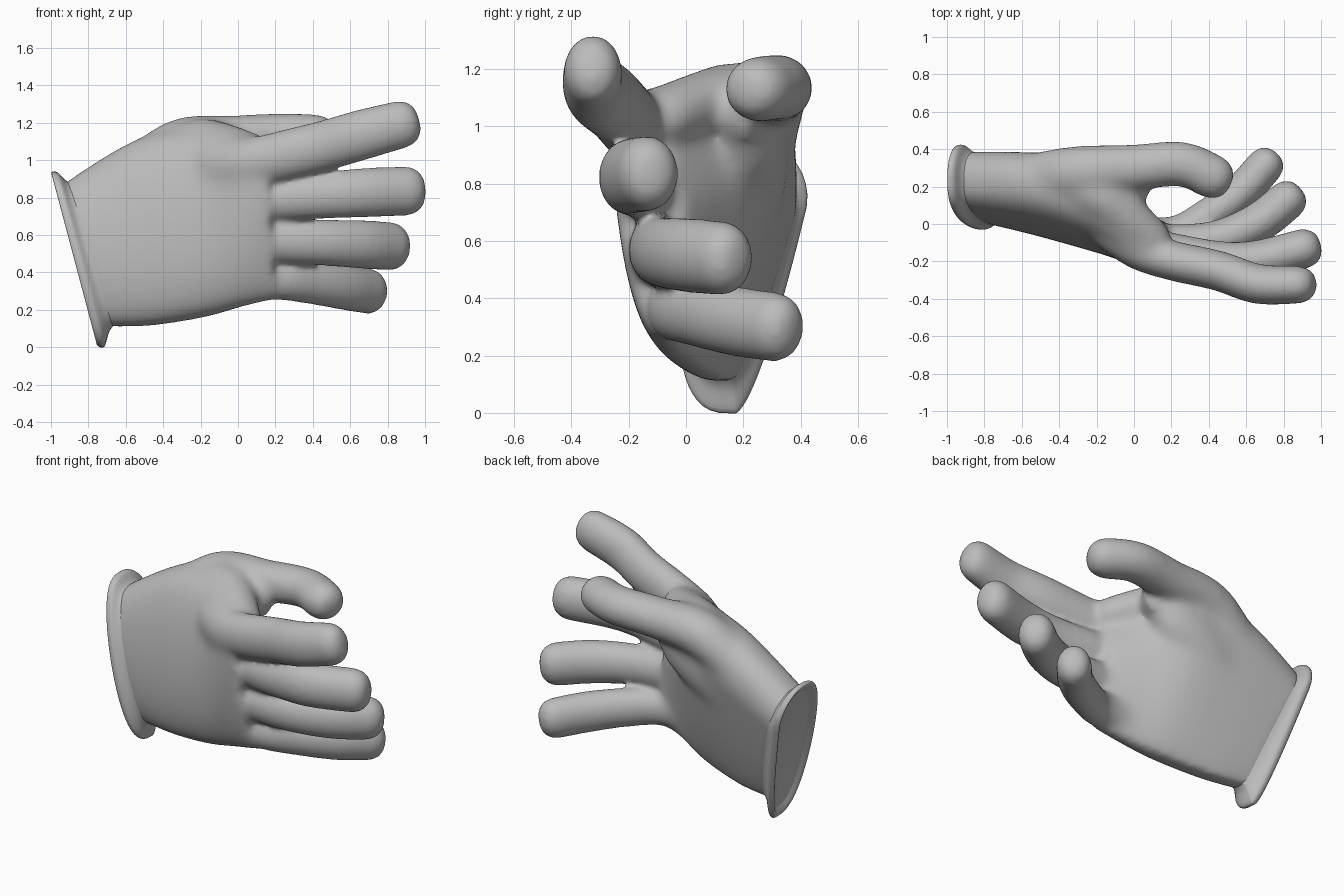
import bpy, bmesh, math
from mathutils import Vector

if "Cube" in bpy.data.objects:
    bpy.data.objects.remove(bpy.data.objects["Cube"])

grey = bpy.data.materials.new("plain_grey")
grey.diffuse_color = (0.5, 0.5, 0.5, 1)
grey.use_nodes = True
grey.node_tree.nodes["Principled BSDF"].inputs["Base Color"].default_value = grey.diffuse_color


def spline(keys, steps):
    """Catmull-Rom through tuples of any length."""
    out = []
    for i in range(len(keys) - 1):
        p0, p1 = keys[max(i - 1, 0)], keys[i]
        p2, p3 = keys[i + 1], keys[min(i + 2, len(keys) - 1)]
        for s in range(steps):
            t = s / steps
            out.append(tuple(
                0.5 * (2 * b + (c - a) * t + (2 * a - 5 * b + 4 * c - d) * t * t
                       + (3 * b - a - 3 * c + d) * t ** 3)
                for a, b, c, d in zip(p0, p1, p2, p3)))
    out.append(tuple(keys[-1]))
    return out


def loft(bm, rings):
    """Skin a list of rings into a closed shell."""
    vs = [[bm.verts.new(p) for p in r] for r in rings]
    n = len(vs[0])
    faces = [bm.faces.new((a[i], a[(i + 1) % n], b[(i + 1) % n], b[i]))
             for a, b in zip(vs, vs[1:]) for i in range(n)]
    faces += [bm.faces.new(vs[0]), bm.faces.new(vs[-1])]
    bmesh.ops.recalc_face_normals(bm, faces=faces)


def section(k, n=56):
    """Cross-section: bottom xyz, top xyz, back bulge, palm bulge, palm peak height (-1..1)."""
    bot, top, back, front, m = Vector(k[0:3]), Vector(k[3:6]), k[6], k[7], k[8]
    ring = []
    for i in range(n):
        a = math.tau * i / n
        c, s = math.cos(a), math.sin(a)
        p = bot.lerp(top, 0.5 + 0.5 * s)
        if c <= 0:
            p.y -= abs(c) ** 0.65 * back
        elif s > m:
            p.y += front * max(0, 1 - ((s - m) / (1 - m)) ** 2) ** 0.5
        else:
            p.y += front * max(0, (s + 1) / (1 + m)) ** 0.6
        ring.append(p)
    return ring


def finger(bm, keys, thick, wide, n=24):
    """Oval tube along a path (x, y, z, scale) with a rounded tip."""
    pts = spline(keys, 6)
    path = [Vector(p[:3]) for p in pts]
    rings = []

    def ring(c, t, f):
        up = (Vector((0, 0, 1)) - t * t.z).normalized()
        side = t.cross(up)
        rings.append([c + side * math.cos(math.tau * i / n) * thick * f
                      + up * math.sin(math.tau * i / n) * wide * f for i in range(n)])

    for i, p in enumerate(path):
        t = (path[min(i + 1, len(path) - 1)] - path[max(i - 1, 0)]).normalized()
        ring(p, t, pts[i][3])
    for j in range(1, 7):
        a = j / 6 * math.radians(84)
        ring(path[-1] + t * math.sin(a) * thick, t, math.cos(a) ** 0.7 * pts[-1][3])
    loft(bm, rings)


def finish(me, name):
    me.materials.clear()
    me.materials.append(grey)
    for p in me.polygons:
        p.use_smooth = True
    ob = bpy.data.objects.new(name, me)
    bpy.context.collection.objects.link(ob)
    return ob


def to_mesh(bm, name):
    me = bpy.data.meshes.new(name)
    bm.to_mesh(me)
    bm.free()
    return me


def clamp(v):
    return min(1, max(0, v))


# Palm and back of the hand
bm = bmesh.new()
palm = [(-.71, .16, .11, -.93, .24, .875, .19, .165, .5),
        (-.47, .12, .115, -.55, .23, 1.11, .235, .18, .5),
        (-.18, .05, .16, -.22, .13, 1.17, .24, .21, .45),
        (.03, -.02, .215, .02, -.09, 1.13, .175, .18, .2),
        (.20, -.06, .255, .15, -.19, 1.09, .115, .13, .1)]
loft(bm, [section(k) for k in spline(palm, 6)])

# Fingers: path with scale, half thickness, half width
finger(bm, [(-.16, -.03, .96, .9), (.02, -.14, .98, 1), (.2, -.195, 1.015, 1),
            (.45, -.25, 1.075, 1), (.66, -.32, 1.135, 1),
            (.865, -.325, 1.19, .95)], .107, .135)                         # index
finger(bm, [(-.1, -.08, .785, .85), (.2, -.14, .79, .87), (.45, -.19, .81, .93),
            (.65, -.195, .825, 1), (.895, -.135, .835, 1)], .107, .132)    # middle
finger(bm, [(-.1, -.06, .58, .9), (.2, -.10, .57, .93), (.45, -.08, .56, .95),
            (.66, .005, .55, 1), (.81, .12, .54, 1)], .107, .130)          # ring
finger(bm, [(-.1, -.03, .38, .9), (.2, -.05, .365, .9), (.4, .045, .345, .95),
            (.57, .17, .32, 1), (.695, .305, .30, 1)], .10, .122)          # little

# Thumb, its fleshy mound and the web that joins it to the index finger
finger(bm, [(-.68, .22, .80, 1), (-.34, .272, 1.075, 1.18), (0, .30, 1.12, 1.02),
            (.25, .32, 1.135, .97), (.405, .26, 1.13, .97)], .123, .118)
finger(bm, [(-.65, .20, .60, .7), (-.35, .215, .84, 1), (-.15, .21, .96, .95),
            (-.05, .20, 1.03, .7)], .14, .18)
finger(bm, [(-.45, .24, 1.0, 1), (-.22, .17, 1.11, 1), (-.07, .07, 1.09, 1),
            (.07, -.07, 1.035, 1)], .12, .11)

# Fuse all shells into one soft skin
raw = finish(to_mesh(bm, "shells"), "shells")
rm = raw.modifiers.new("fuse", 'REMESH')
rm.mode = 'VOXEL'
rm.voxel_size = 0.015
sm = raw.modifiers.new("soften", 'SMOOTH')
sm.factor = 0.5
sm.iterations = 14
dg = bpy.context.evaluated_depsgraph_get()
dg.update()
skin = bpy.data.meshes.new_from_object(raw.evaluated_get(dg))
bpy.data.objects.remove(raw)
glove = finish(skin, "glove_hand")

# Extra softening on the palm only, fading out at fingers, thumb and cuff
group = glove.vertex_groups.new(name="palm_area")
for v in skin.vertices:
    x, y, z = v.co
    w = clamp((.24 - x) / .2) * clamp((x + .85) / .2) * clamp((z - .15) / .15)
    if y > .2 and z > .95:
        w *= clamp((.05 - x) / .25)
    if w > 0:
        group.add([v.index], w, 'REPLACE')
sm = glove.modifiers.new("soften_palm", 'SMOOTH')
sm.factor = 0.5
sm.iterations = 60
sm.vertex_group = group.name

# Cuff rim: flared rolled lip with a shallow closed opening
bm = bmesh.new()
rim = [(-.745, .17, .07, -.95, .25, .87, .18, .14, .55),
       (-.755, .17, .015, -.998, .25, .93, .22, .18, .55),
       (-.715, .17, .002, -.965, .25, .935, .235, .19, .55),
       (-.685, .16, .09, -.91, .24, .885, .20, .165, .5),
       (-.63, .145, .15, -.82, .23, .87, .18, .15, .5)]
loft(bm, [section(k) for k in spline(rim, 5)])
finish(to_mesh(bm, "cuff_rim"), "cuff_rim")
